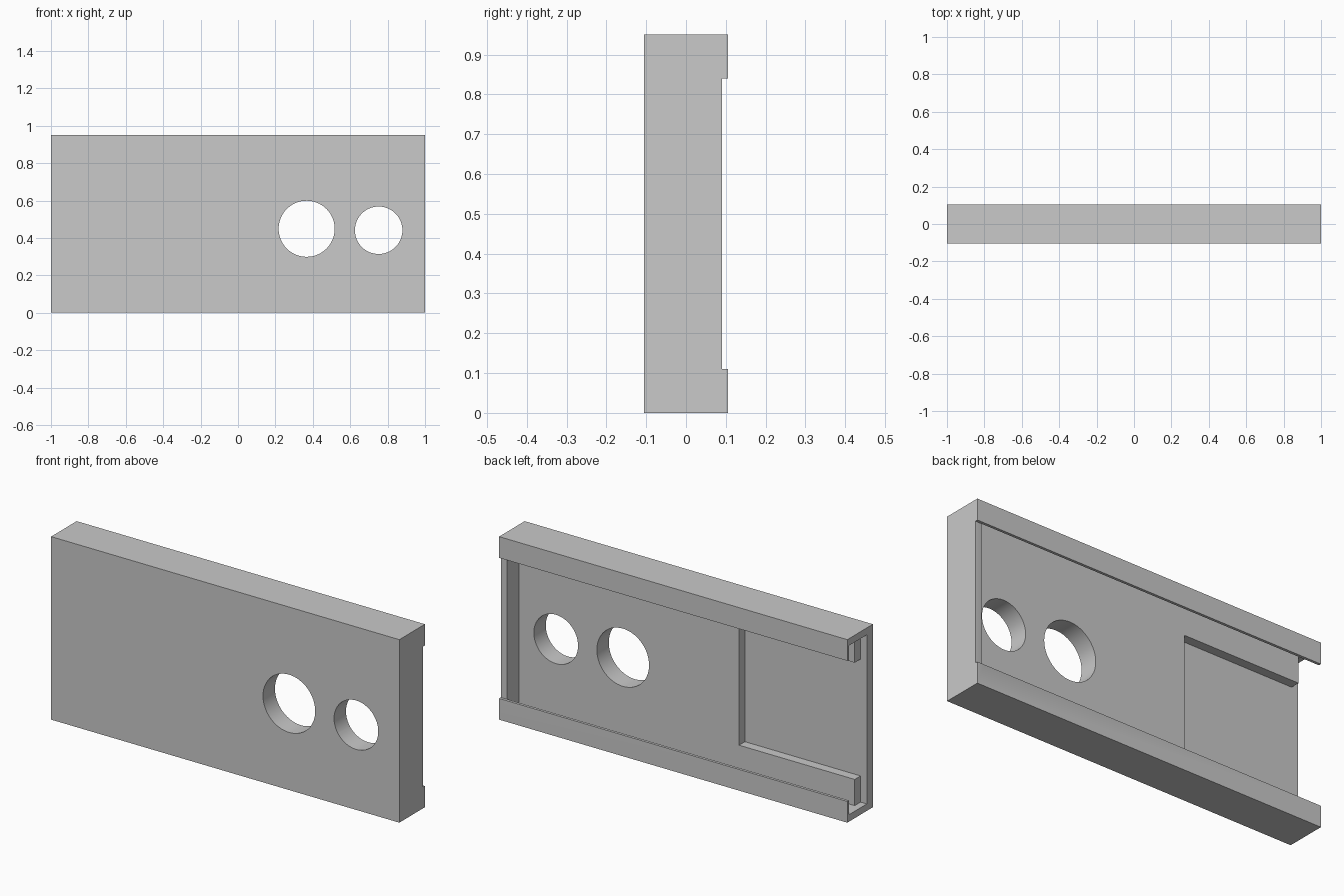
import bpy
import math
from mathutils import Vector

cube = bpy.data.objects.get("Cube")
if cube:
    bpy.data.objects.remove(cube, do_unlink=True)

HEIGHT, HALF_DEPTH = 0.95, 0.105
WALL, LIP, LIP_HEIGHT = 0.036, 0.014, 0.11
FLOOR_Y, PANEL_Y = -0.055, -0.007   # inner faces of the front wall and raised panel
BACK_Y = HALF_DEPTH - LIP           # inner face of the guide lips
OUT = 1.1                           # cutters overshoot the ends

grey = bpy.data.materials.new("plain grey")
grey.use_nodes = True
colour = (0.585, 0.585, 0.585, 1)
grey.diffuse_color = colour
grey.node_tree.nodes["Principled BSDF"].inputs["Base Color"].default_value = colour


def box(name, low, high):
    low, high = Vector(low), Vector(high)
    bpy.ops.mesh.primitive_cube_add(size=1, location=(low + high) / 2)
    ob = bpy.context.object
    ob.name = name
    ob.scale = high - low
    bpy.ops.object.transform_apply(location=True, rotation=False, scale=True)
    return ob


def hole(x, z, radius):
    bpy.ops.mesh.primitive_cylinder_add(vertices=64, radius=radius, depth=1,
                                        location=(x, 0, z), rotation=(math.pi / 2, 0, 0))
    bpy.context.object.name = "hole_cutter"
    return bpy.context.object


# Solid block for the housing
housing = box("channel_housing", (-1, -HALF_DEPTH, 0), (1, HALF_DEPTH, HEIGHT))
housing.data.materials.append(grey)

cutters = [
    # Long slot between the two guide lips, across the end wall too
    box("slot_cutter", (-OUT, BACK_Y, LIP_HEIGHT), (OUT, 0.2, HEIGHT - LIP_HEIGHT)),
    # Opening from the slot down to the raised panel
    box("opening_cutter", (-OUT, PANEL_Y, LIP_HEIGHT), (1 - WALL, 0.2, HEIGHT - LIP_HEIGHT)),
    # Channel behind the lips, open at the right end
    box("channel_cutter", (-OUT, PANEL_Y, WALL), (1 - WALL, BACK_Y, HEIGHT - WALL)),
    # Step where the raised panel stops short of the open end
    box("step_cutter", (-OUT, FLOOR_Y, WALL), (WALL - 1, BACK_Y, HEIGHT - WALL)),
    # Rectangular notch in the raised panel
    box("notch_cutter", (-OUT, FLOOR_Y, 0.172), (-0.3, 0.05, HEIGHT - 0.172)),
    # Two round through holes
    hole(0.367, 0.449, 0.15),
    hole(0.752, 0.441, 0.127),
]

for cutter in cutters:
    cutter.hide_render = True
    mod = housing.modifiers.new("cut", "BOOLEAN")
    mod.operation = "DIFFERENCE"
    mod.solver = "EXACT"
    mod.object = cutter

# Bake the cuts and drop the cutters
bpy.ops.object.select_all(action="DESELECT")
housing.select_set(True)
bpy.context.view_layer.objects.active = housing
for mod in list(housing.modifiers):
    bpy.ops.object.modifier_apply(modifier=mod.name)
for cutter in cutters:
    bpy.data.objects.remove(cutter, do_unlink=True)

bpy.ops.object.shade_smooth_by_angle(angle=math.radians(30))
